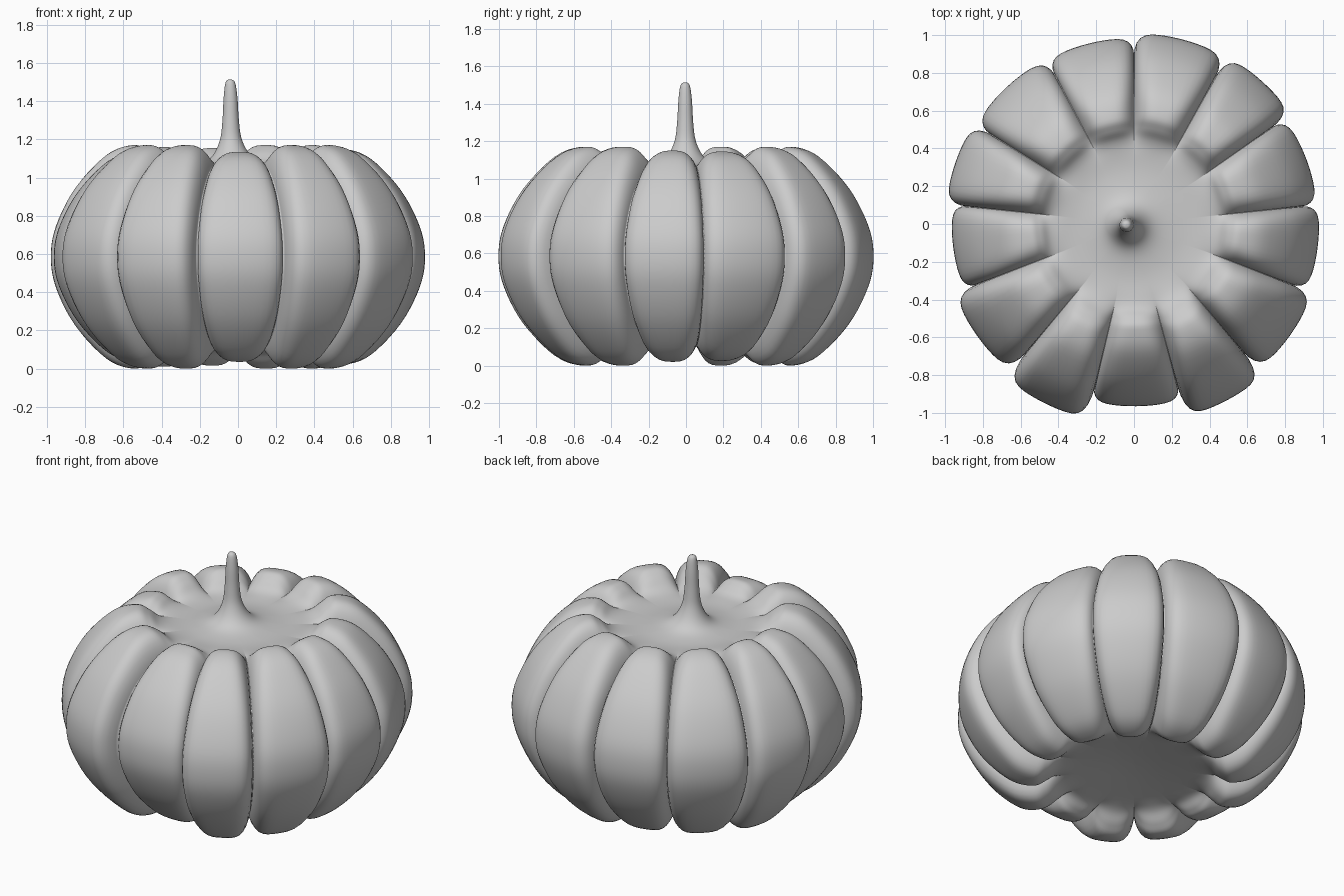
import bpy, bmesh, math

if "Cube" in bpy.data.objects:
    bpy.data.objects.remove(bpy.data.objects["Cube"])

# groove directions (degrees) and size of the lobe that follows each groove
GROOVES = [-103.5, -75, -49.5, -21, 6, 35, 61, 90, 118, 148, 174, 201, 230]
SIZES = [0.965, 1.055, 1.015, 0.98, 0.975, 1.015, 1.01, 0.985, 0.99, 1.0, 0.965, 1.02, 1.06]
MID_Z = 0.585
STEPS = 18      # columns per lobe
SUB = 5         # rows between profile points

# profiles (radius, height) from stem tip to underside: shared, lobe crest, groove floor
stem = [(0, 1.515), (0.024, 1.5), (0.036, 1.42), (0.043, 1.3), (0.057, 1.2),
        (0.097, 1.12), (0.16, 1.077), (0.27, 1.06)]
crest_top = [(0.38, 1.066), (0.45, 1.09), (0.51, 1.142), (0.58, 1.17), (0.71, 1.12), (0.87, 0.95), (0.972, 0.75)]
floor_top = [(0.38, 1.062), (0.45, 1.063), (0.51, 1.06), (0.57, 1.05), (0.68, 0.99), (0.80, 0.87), (0.88, 0.71)]
under = [(0.27, 0.12), (0.12, 0.135), (0, 0.14)]


def full(top, equator):
    bottom = [(r, 2 * MID_Z - z) for r, z in reversed(top)]
    return stem + top + [(equator, MID_Z)] + bottom + under


def smooth(pts):
    """Catmull-Rom resampling of a profile."""
    out = []
    for i in range(len(pts) - 1):
        p = [pts[max(i - 1, 0)], pts[i], pts[i + 1], pts[min(i + 2, len(pts) - 1)]]
        for k in range(SUB):
            u = k / SUB
            out.append(tuple(0.5 * (2 * b + (c - a) * u + (2 * a - 5 * b + 4 * c - d) * u * u
                                    + (3 * b - a - 3 * c + d) * u ** 3)
                             for a, b, c, d in zip(*p)))
    return out + [pts[-1]]


crest = smooth(full(crest_top, 1.0))
floor = smooth(full(floor_top, 0.9))

# columns: angle, position across the lobe (-1..1), lobe size
columns = []
for i, (a, size) in enumerate(zip(GROOVES, SIZES)):
    b = GROOVES[(i + 1) % len(GROOVES)]
    b += 360 if b < a else 0
    for k in range(STEPS):
        t = math.sin((k / STEPS - 0.5) * math.pi)
        columns.append((math.radians((a + b) / 2 + t * (b - a) / 2), t, size))

# pumpkin skin: ribs, dished top and underside, and the stem drawn out of the top
bm = bmesh.new()
rows = []
for j, ((cr, cz), (fr, fz)) in enumerate(zip(crest, floor)):
    row = []
    f = min(1, max(0, (cr - 0.42) / 0.58))
    n, power = 1.8 + 5.2 * f, 1 - 0.42 * f          # boxier lobes near the equator
    fade = min(1, max(0, (cr - 0.36) / 0.25))
    fade = fade * fade * (3 - 2 * fade)             # lobe size differences die out at the dishes
    lean = max(0, 1 - fr / 0.4) if cz > MID_Z else 0
    for ang, t, size in columns:
        w = max(0, 1 - abs(t) ** n) ** power
        s = 1 + (size - 1) * fade
        sz = 1 + min(0, size - 1) * 1.9 * fade
        r = fr + w * (cr * s - fr)
        z = fz + w * (MID_Z + (cz - MID_Z) * sz - fz)
        row.append(bm.verts.new((r * math.cos(ang) - 0.043 * lean, r * math.sin(ang) - 0.005 * lean, z)))
    rows.append(row)
N = len(columns)
for r0, r1 in zip(rows, rows[1:]):
    for i in range(N):
        bm.faces.new((r0[i], r1[i], r1[(i + 1) % N], r0[(i + 1) % N]))

# close the poles
for row in (rows[0], rows[-1]):
    bmesh.ops.pointmerge(bm, verts=row, merge_co=row[0].co.copy())
bmesh.ops.recalc_face_normals(bm, faces=bm.faces)
for f in bm.faces:
    f.smooth = True
mesh = bpy.data.meshes.new("pumpkin")
bm.to_mesh(mesh)
bm.free()
obj = bpy.data.objects.new("pumpkin", mesh)
bpy.context.collection.objects.link(obj)
